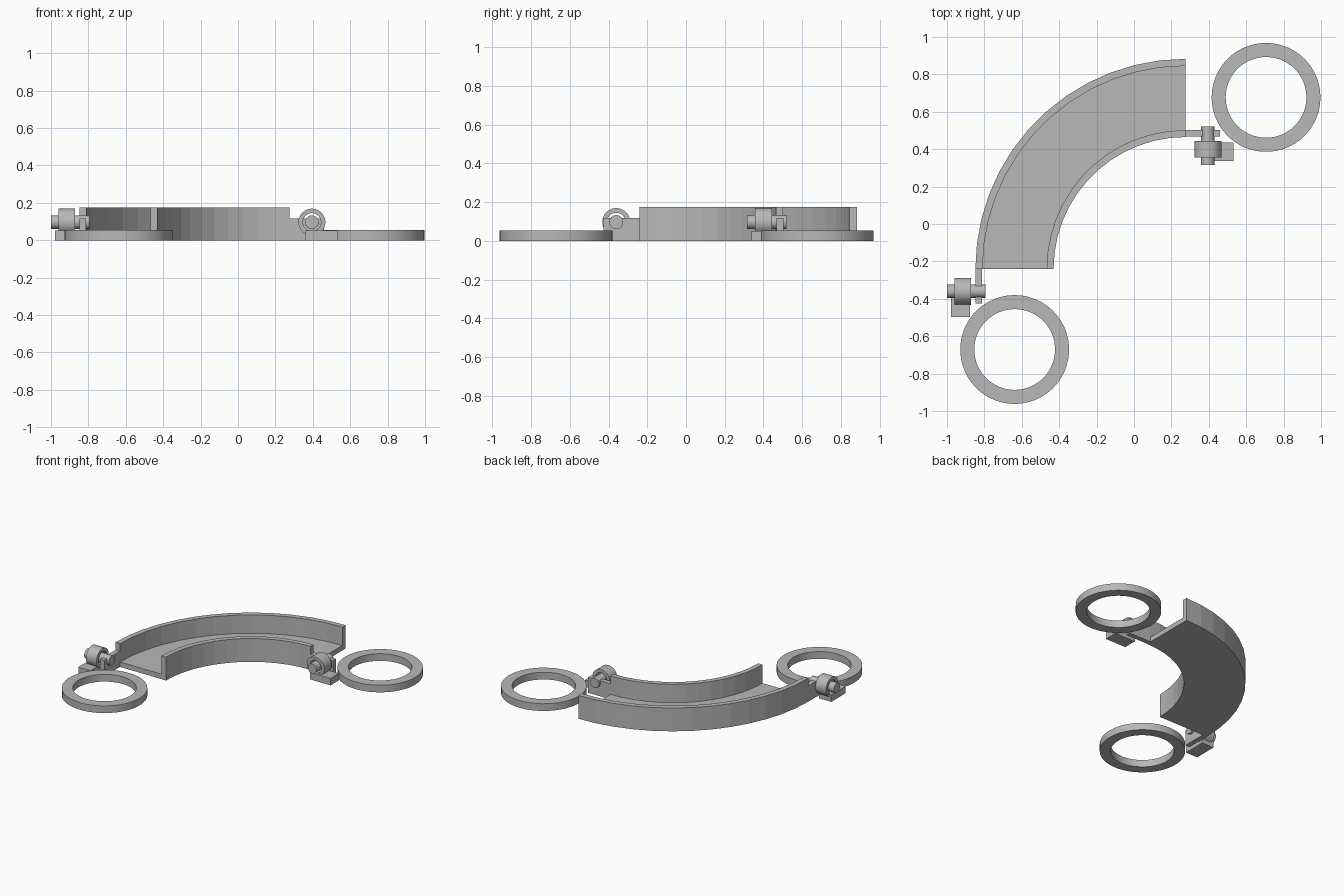
import bpy, bmesh
from math import pi, cos, sin, radians
from mathutils import Matrix, Vector

cube = bpy.data.objects.get("Cube")
if cube:
    bpy.data.objects.remove(cube)

grey = bpy.data.materials.new("plain grey")
grey.use_nodes = True
colour = (0.48, 0.48, 0.48, 1)
grey.diffuse_color = colour
grey.node_tree.nodes["Principled BSDF"].inputs["Base Color"].default_value = colour


def finish(name, bm, matrix, smooth=False):
    bm.transform(matrix)
    bmesh.ops.recalc_face_normals(bm, faces=bm.faces)
    mesh = bpy.data.meshes.new(name)
    bm.to_mesh(mesh)
    bm.free()
    mesh.materials.append(grey)
    obj = bpy.data.objects.new(name, mesh)
    bpy.context.collection.objects.link(obj)
    if smooth:
        bpy.ops.object.select_all(action='DESELECT')
        obj.select_set(True)
        bpy.context.view_layer.objects.active = obj
        bpy.ops.object.shade_smooth_by_angle(angle=radians(30))
    return obj


def sweep(name, profile, matrix, steps, start=0, end=2 * pi, smooth=True):
    """Turn a closed (radius, height) profile about the local z axis."""
    bm = bmesh.new()
    full = abs(end - start - 2 * pi) < 1e-6
    loops = []
    for i in range(steps if full else steps + 1):
        a = start + (end - start) * i / steps
        loops.append([bm.verts.new((r * cos(a), r * sin(a), z)) for r, z in profile])
    n = len(profile)
    pairs = list(zip(loops, loops[1:]))
    if full:
        pairs.append((loops[-1], loops[0]))
    for a, b in pairs:
        for j in range(n):
            k = (j + 1) % n
            bm.faces.new((a[j], a[k], b[k], b[j]))
    if not full:
        bm.faces.new(loops[0])
        bm.faces.new(loops[-1])
    return finish(name, bm, matrix, smooth)


def tube(name, outer, inner, low, high, matrix):
    profile = [(inner, low), (outer, low), (outer, high), (inner, high)]
    return sweep(name, profile, matrix, 50)


def box(name, low, high, matrix):
    low, high = Vector(low), Vector(high)
    bm = bmesh.new()
    bmesh.ops.create_cube(bm, size=1)
    fit = Matrix.Translation((low + high) / 2) @ Matrix.Diagonal((*(high - low), 1))
    return finish(name, bm, matrix @ fit)


# Curved open channel: floor with an inner and an outer wall
height, floor = 0.175, 0.037
section = [(0.705, 0), (1.123, 0), (1.123, height), (1.085, height),
           (1.085, floor), (0.742, floor), (0.742, height), (0.705, height)]
sweep("curved_channel", section, Matrix.Translation((0.275, -0.24, 0)), 13,
      pi / 2, pi, smooth=False)

# Hinge and ring at each end; the second is the first turned a quarter
ends = [("left", (0.275, 0.485, 0), 0), ("right", (-0.83, -0.24, 0), -pi / 2)]
for side, place, turn in ends:
    base = Matrix.Translation(place) @ Matrix.Rotation(turn, 4, 'Z')
    axis = base @ Matrix.Translation((0.12, 0, 0.097)) @ Matrix.Rotation(-pi / 2, 4, 'X')
    box(side + "_hinge_lug", (-0.005, -0.018, 0), (0.185, 0.018, 0.117), base)
    box(side + "_hinge_foot", (0.085, -0.148, 0), (0.257, -0.048, 0.052), base)
    tube(side + "_hinge_knuckle", 0.072, 0.048, -0.13, -0.042, axis)

    # Solid pin through the knuckle and lug
    bm = bmesh.new()
    bmesh.ops.create_cone(bm, cap_ends=True, segments=40, radius1=0.036,
                          radius2=0.036, depth=0.205)
    finish(side + "_hinge_pin", bm, axis @ Matrix.Translation((0, 0, -0.0675)), True)

    tube(side + "_ring", 0.291, 0.216, 0, 0.054,
         base @ Matrix.Translation((0.431, 0.192, 0)))
